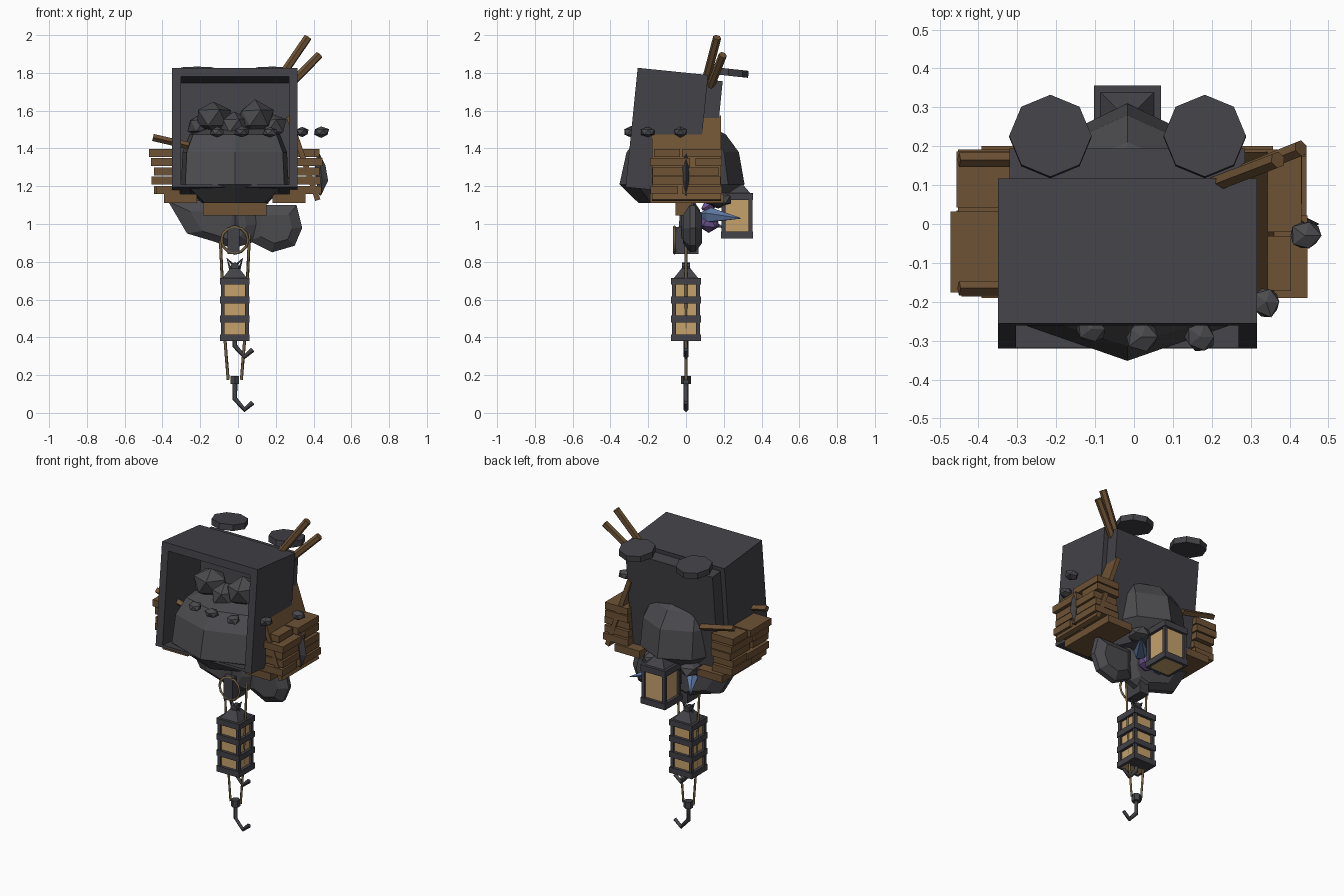
import bpy, bmesh, random
from math import radians, pi, sin, cos, atan2
from mathutils import Vector, Matrix

if "Cube" in bpy.data.objects:
    bpy.data.objects.remove(bpy.data.objects["Cube"])

random.seed(4)
CX = -0.017


def mat(name, rgb):
    m = bpy.data.materials.new(name)
    m.diffuse_color = (*rgb, 1)
    m.use_nodes = True
    m.node_tree.nodes["Principled BSDF"].inputs["Base Color"].default_value = m.diffuse_color
    return m


IRON = mat("iron", (0.055, 0.055, 0.065))
STONE = mat("stone", (0.07, 0.07, 0.078))
WOOD = mat("wood", (0.155, 0.085, 0.035))
ROPE = mat("rope", (0.17, 0.12, 0.055))
GLOW = mat("lamp_glass", (0.56, 0.36, 0.15))
BLUE = mat("blue_crystal", (0.12, 0.2, 0.38))
PURPLE = mat("purple_crystal", (0.16, 0.09, 0.28))


def finish(name, bm, material):
    bmesh.ops.recalc_face_normals(bm, faces=bm.faces[:])
    me = bpy.data.meshes.new(name)
    bm.to_mesh(me)
    bm.free()
    me.materials.append(material)
    ob = bpy.data.objects.new(name, me)
    bpy.context.collection.objects.link(ob)
    return ob


def box(name, lo, hi, material, m=Matrix()):
    bm = bmesh.new()
    lo, hi = Vector(lo), Vector(hi)
    bmesh.ops.create_cube(bm, size=1, matrix=m @ Matrix.Translation((lo + hi) / 2)
                          @ Matrix.Diagonal((*(hi - lo), 1)))
    return finish(name, bm, material)


def cone(name, p, q, r1, r2, material, n=6):
    p, q = Vector(p), Vector(q)
    d = q - p
    bm = bmesh.new()
    bmesh.ops.create_cone(bm, cap_ends=True, segments=n, radius1=r1, radius2=r2, depth=d.length,
                          matrix=Matrix.Translation((p + q) / 2) @ d.to_track_quat('Z', 'Y').to_matrix().to_4x4())
    return finish(name, bm, material)


def loft(name, rings, material):
    bm = bmesh.new()
    vs = [[bm.verts.new(c) for c in r] for r in rings]
    n = len(vs[0])
    for a, b in zip(vs, vs[1:]):
        for i in range(n):
            bm.faces.new((a[i], a[(i + 1) % n], b[(i + 1) % n], b[i]))
    bm.faces.new(vs[0])
    bm.faces.new(vs[-1])
    return finish(name, bm, material)


def rock(name, c, s, material=STONE, jit=0.12):
    bm = bmesh.new()
    bmesh.ops.create_icosphere(bm, subdivisions=1, radius=1)
    for v in bm.verts:
        v.co *= 1 + random.uniform(-jit, jit)
        v.co = Vector(a * b for a, b in zip(v.co, s)) + Vector(c)
    return finish(name, bm, material)


def tube(name, pts, r, material, cyclic=False, res=0):
    cu = bpy.data.curves.new(name, 'CURVE')
    cu.dimensions = '3D'
    cu.bevel_depth, cu.bevel_resolution, cu.use_fill_caps = r, res, True
    sp = cu.splines.new('POLY')
    sp.points.add(len(pts) - 1)
    for k, c in zip(sp.points, pts):
        k.co = (*c, 1)
    sp.use_cyclic_u = cyclic
    cu.materials.append(material)
    ob = bpy.data.objects.new(name, cu)
    bpy.context.collection.objects.link(ob)


def slab(name, outline, y, t):
    # flat rock with chamfered rim
    n = len(outline)
    mx, mz = sum(p[0] for p in outline) / n, sum(p[1] for p in outline) / n
    loft(name, [[(mx + (a - mx) * s, y + d, mz + (b - mz) * s) for a, b in outline]
                for s, d in ((0.6, -t), (1, -t * 0.3), (0.97, t * 0.3), (0.6, t))], STONE)


# tilted open-fronted hopper
T = Matrix.Translation((CX, -0.32, 1.195)) @ Matrix.Rotation(radians(-5.8), 4, 'X')
w, h, d, t = 0.333, 0.635, 0.375, 0.047
box("hopper_top", (-w, 0, h - t), (w, d, h), IRON, T)
box("hopper_floor", (-w, 0, 0), (w, d, 0.015), IRON, T)
for s, nm in ((-1, "left"), (1, "right")):
    a, b = sorted((s * w, s * (w - t)))
    box("hopper_wall_" + nm, (a, 0, 0), (b, d, h), IRON, T)
box("hopper_back", (-w + 0.03, 0.34, 0), (w - 0.03, 0.455, h - 0.025), IRON, T)

# round caps on the back edge
for x in (-0.215, 0.182):
    cone("round_cap", (x, 0.223, 1.785), (x, 0.227, 1.822), 0.106, 0.106, IRON, 8)

# poles behind the hopper
cone("pole_a", (0.2, 0.1, 1.74), (0.37, 0.165, 1.988), 0.022, 0.022, WOOD)
cone("pole_b", (0.22, 0.11, 1.68), (0.43, 0.195, 1.895), 0.022, 0.022, WOOD)

# main faceted boulder
rings = []
for z, sx, f, b in ((1.11, 0.6, 0.25, 0.2), (1.21, 1, 0.352, 0.31), (1.38, 0.97, 0.315, 0.28),
                    (1.475, 0.84, 0.24, 0.21), (1.51, 0.5, 0.12, 0.14)):
    half = [(0.0, -f), (0.262, -0.74 * f), (0.285, 0), (0.18, 0.72 * b), (0.0, b)]
    ring = half + [(-x, y) for x, y in half[-2:0:-1]]
    rings.append([(CX + x * sx, y, z) for x, y in ring])
loft("main_boulder", rings, STONE)

# rocks piled in the hopper
for c, r in (((-0.13, -0.08, 1.56), 0.105), ((0.09, -0.08, 1.56), 0.105), ((-0.02, -0.1, 1.52), 0.09),
             ((0.18, -0.04, 1.52), 0.08), ((-0.2, -0.04, 1.52), 0.075)):
    rock("ore_chunk", c, (r, r, r * 0.88))
for x, y in ((-0.11, -0.27), (0.02, -0.29), (0.17, -0.29), (0.34, -0.2), (0.44, -0.03)):
    rock("pebble", (x, y, 1.487), (0.042, 0.042, 0.03))

# lower flat rocks
slab("lower_rock_left", [(-0.37, 1.12), (-0.27, 0.95), (-0.12, 0.905), (-0.03, 0.87), (0.07, 0.9),
                         (0.12, 1.0), (0.1, 1.13)], 0.025, 0.05)
slab("lower_rock_right", [(0.06, 1.1), (0.06, 0.91), (0.18, 0.85), (0.3, 0.885), (0.34, 0.98),
                          (0.31, 1.1)], 0.035, 0.05)

# plank stacks on both sides
for s in (-1, 1):
    def side(nm, x0, x1, y0, y1, z0, z1):
        a, b = sorted((s * x0 + CX, s * x1 + CX))
        box(nm, (a, y0, z0), (b, y1, z1), WOOD)
    side("stack_tray", 0.2, 0.375, -0.19, 0.2, 1.112, 1.158)
    for i in range(5):
        z = 1.16 + i * 0.049
        cut = random.uniform(-0.04, 0.04)
        for y0, y1 in ((-0.18, cut - 0.004), (cut + 0.004, 0.18)):
            e = random.uniform(-0.012, 0.012)
            side("plank", 0.29, 0.445 + random.uniform(-0.03, 0.02), y0 + e, y1 + e, z, z + 0.042)

# board leaning on the right side, slats on the left stack
a = atan2(0.155, -0.445)
M = Matrix.Translation((0.268, 0, 1.57)) @ Matrix.Rotation(a, 4, 'Y')
box("leaning_board", (-0.014, -0.18, 0), (0.014, 0.185, 0.47), WOOD, M)
for y in (-0.165, 0.165):
    cone("side_slat", (-0.45, y, 1.458), (-0.22, y, 1.405), 0.019, 0.019, WOOD, 4)

# dark shard on the right stack
loft("side_shard", [[(x - u, 0, z), (x, v, z), (x + u, 0, z), (x, -v, z)] for x, u, v, z in
                    ((0.425, 0.003, 0.003, 1.38), (0.435, 0.028, 0.018, 1.31),
                     (0.445, 0.032, 0.016, 1.23), (0.435, 0.004, 0.003, 1.15))], IRON)

# underside beam, bracket and rope ring
box("under_beam", (-0.185, -0.055, 1.045), (0.15, 0.03, 1.12), WOOD)
box("rope_bracket", (CX - 0.038, -0.065, 0.84), (CX + 0.025, 0.065, 0.985), IRON)
cone("bracket_neck", (CX, 0, 0.97), (CX, 0, 1.08), 0.04, 0.03, IRON)
tube("rope_ring", [(CX + 0.07 * cos(i * pi / 6), -0.06, 0.915 + 0.07 * sin(i * pi / 6))
                   for i in range(12)], 0.008, ROPE, True)
for s in (-1, 1):
    tube("hanging_rope", [(CX + s * 0.055, 0, 1.08), (CX + s * 0.078, 0, 0.95), (CX + s * 0.062, 0, 0.6),
                          (CX + s * 0.05, 0, 0.36), (CX + s * 0.035, 0, 0.175)], 0.008, ROPE)


# lanterns: glass core, bands, corner posts, pointed cap
def lantern(x, y, z0, z1, bands, r, bh):
    g = r - 0.018
    box("lantern_glass", (x - g, y - g, z0), (x + g, y + g, z1), GLOW)
    for i in range(bands):
        z = z0 + (z1 - z0 - bh) * i / (bands - 1)
        box("lantern_band", (x - r, y - r, z), (x + r, y + r, z + bh), IRON)
    k = r - 0.015
    for sx in (-1, 1):
        for sy in (-1, 1):
            px, py = x + sx * k, y + sy * k
            box("lantern_post", (px - 0.01, py - 0.01, z0), (px + 0.01, py + 0.01, z1), IRON)
    sq = ((-1, -1), (1, -1), (1, 1), (-1, 1))
    loft("lantern_cap", [[(x + a * e, y + b * e, z) for a, b in sq]
                         for e, z in ((r * 0.8, z1), (r * 0.3, z1 + 0.05))], IRON)


lantern(CX, 0, 0.38, 0.715, 4, 0.079, 0.036)
lantern(-0.017, 0.27, 0.922, 1.165, 2, 0.086, 0.038)
for s in (-1, 1):
    tube("lantern_link", [(CX + s * 0.02, 0, 0.75), (CX + s * 0.04, 0, 0.815), (CX, 0, 0.775)], 0.008, IRON)
cone("lantern_ring", (CX, -0.02, 0.775), (CX, 0.02, 0.775), 0.022, 0.022, IRON, 8)
box("lantern_hanger", (CX - 0.015, 0.1, 1.17), (CX + 0.015, 0.285, 1.21), IRON)

# hooks
for z in (0.0, 0.28):
    tube("hook", [(CX, 0, z + 0.16), (CX, 0, z + 0.075), (0.034, 0, z + 0.017), (0.078, 0, z + 0.055)],
         0.0135, IRON)
cone("hook_block", (CX, 0, 0.152), (CX, 0, 0.195), 0.027, 0.027, IRON)

# crystals at the back
for nm, p, q, r, m in (("blue_crystal", (0.06, 0.13, 1.045), (0.19, 0.29, 1.03), 0.042, BLUE),
                       ("blue_crystal", (-0.09, 0.06, 1.03), (-0.17, 0.2, 0.98), 0.04, BLUE),
                       ("purple_crystal", (-0.16, 0.12, 1.1), (-0.24, 0.21, 1.16), 0.035, PURPLE)):
    a, b = Vector(p), Vector(q)
    cone(nm, a, b, r, 0.002, m, 5)
    cone(nm + "_base", a, a - (b - a) * 0.35, 0.999 * r, 0.01, m, 5)
rock("purple_cluster", (0.0, 0.12, 1.02), (0.06, 0.06, 0.075), PURPLE)
for x in (-0.15, 0.11):
    rock("back_stone", (x, 0.17, 1.13), (0.07, 0.075, 0.045))
